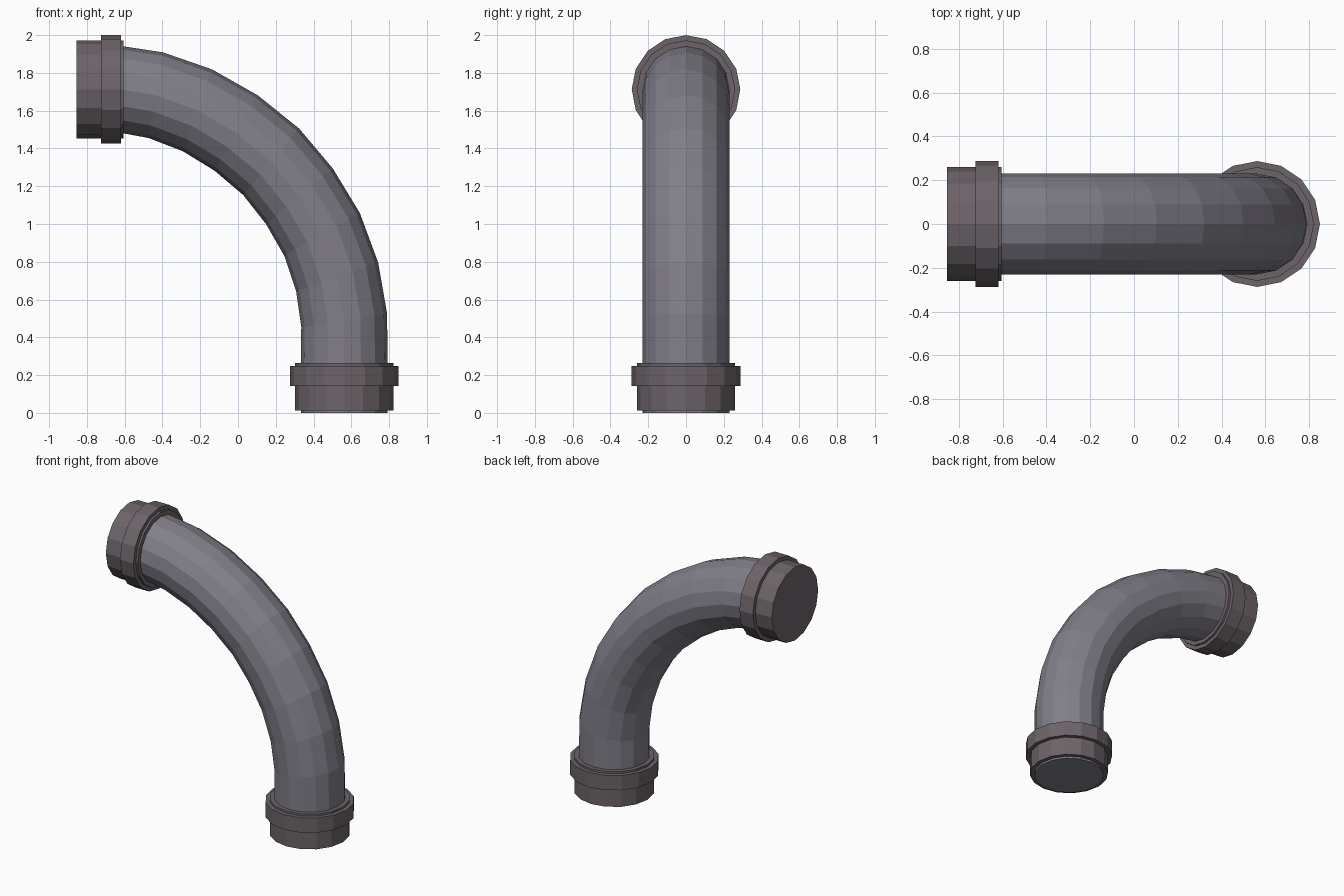
import bpy, bmesh, math
from mathutils import Vector

if "Cube" in bpy.data.objects:
    bpy.data.objects.remove(bpy.data.objects["Cube"])

SIDES = 16
Y = Vector((0, 1, 0))


def material(name, color):
    m = bpy.data.materials.new(name)
    m.diffuse_color = color
    m.use_nodes = True
    m.node_tree.nodes["Principled BSDF"].inputs["Base Color"].default_value = m.diffuse_color
    return m


def sweep(name, sections, mat):
    """Skin round sections (x, z, tilt in degrees, radius) lying along the x-z plane."""
    bm = bmesh.new()
    rings = []
    for x, z, tilt, r in sections:
        a = math.radians(tilt)
        out = Vector((math.cos(a), 0, math.sin(a)))
        ring = []
        for i in range(SIDES):
            t = 2 * math.pi * i / SIDES
            ring.append(bm.verts.new(Vector((x, 0, z)) + r * (math.cos(t) * out + math.sin(t) * Y)))
        rings.append(ring)
    for a, b in zip(rings, rings[1:]):
        for i in range(SIDES):
            j = (i + 1) % SIDES
            bm.faces.new((a[i], a[j], b[j], b[i]))
    bm.faces.new(rings[0][::-1])
    bm.faces.new(rings[-1])
    bmesh.ops.recalc_face_normals(bm, faces=bm.faces)
    me = bpy.data.meshes.new(name)
    bm.to_mesh(me)
    bm.free()
    me.materials.append(mat)
    ob = bpy.data.objects.new(name, me)
    bpy.context.collection.objects.link(ob)
    return ob


pipe_mat = material("pipe_grey", (0.22, 0.21, 0.25, 1))
collar_mat = material("collar_grey", (0.15, 0.125, 0.14, 1))

# Curved pipe: straight stub, ten-degree bends, straight stub
AX, AZ, R = 0.5625, 1.7125, 0.23
bend = [(0.562, 0.49), (0.525, 0.72), (0.445, 0.945), (0.325, 1.147),
        (0.175, 1.33), (-0.01, 1.482), (-0.215, 1.602), (-0.435, 1.682)]
path = [(AX, 0.0, 0, R), (AX, 0.26, 0, R)]
path += [(x, z, 10.2 * (k + 1) - 1, R) for k, (x, z) in enumerate(bend)]
path += [(-0.62, AZ, 90, R), (-0.85, AZ, 90, R)]
sweep("curved_pipe", path, pipe_mat)

# Stepped collars at both ends: (distance from pipe end, radius)
steps = [(0.0, 0.26), (0.13, 0.26), (0.13, 0.2875), (0.235, 0.2875), (0.235, 0.26), (0.25, 0.26)]
sweep("bottom_collar", [(AX, 0.013 + d, 0, r) for d, r in steps], collar_mat)
sweep("top_collar", [(-0.855 + d, AZ, 90, r) for d, r in steps], collar_mat)
